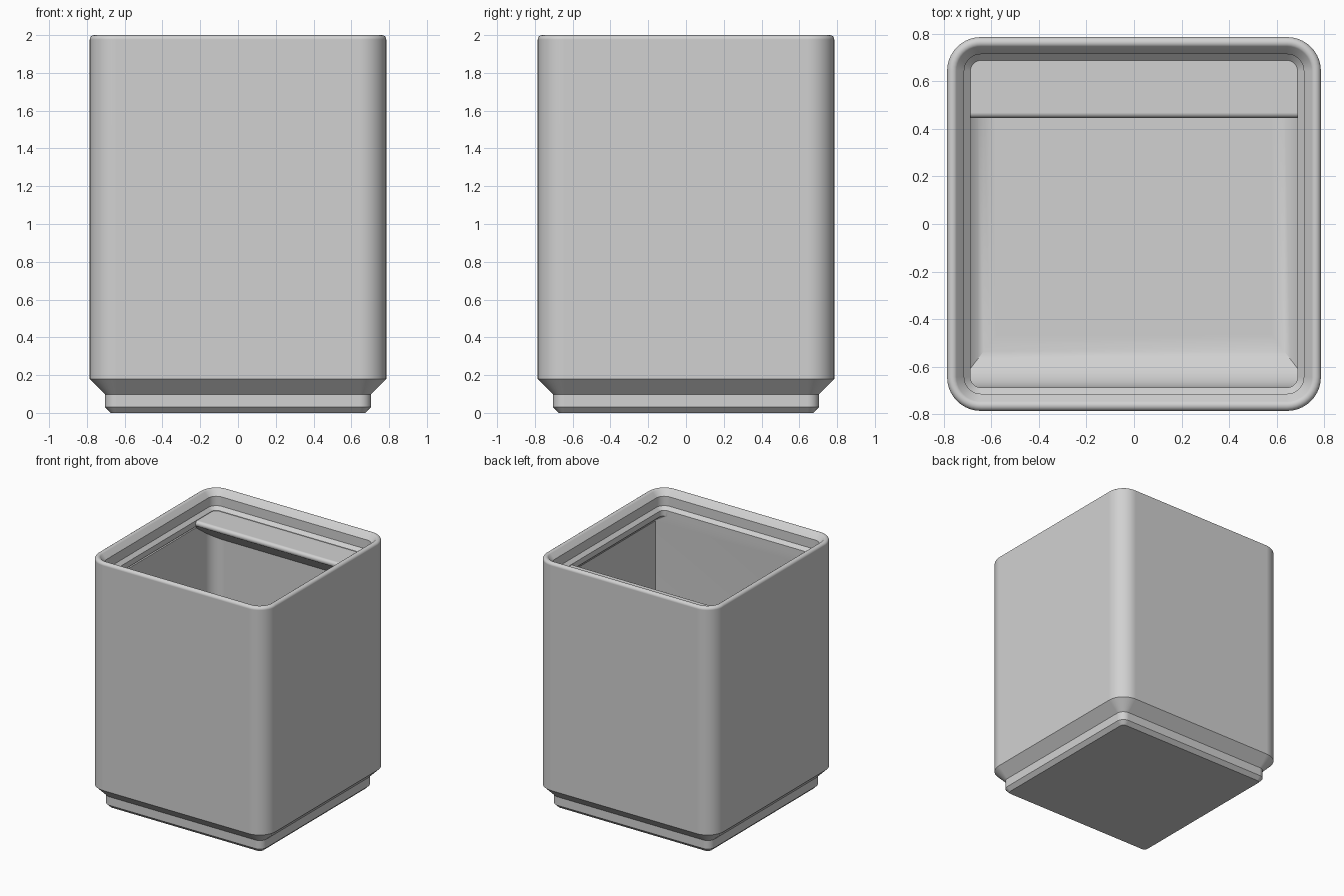
import bpy, bmesh, math

if "Cube" in bpy.data.objects:
    bpy.data.objects.remove(bpy.data.objects["Cube"])

SEG = 10  # segments per rounded corner

grey = bpy.data.materials.new("light grey")
grey.diffuse_color = (0.64, 0.64, 0.64, 1)
grey.use_nodes = True
grey.node_tree.nodes["Principled BSDF"].inputs["Base Color"].default_value = grey.diffuse_color


def ring(z, x, front, back, r_front, r_back):
    """Rounded rectangle loop, counter-clockwise, starting at the back right corner."""
    pts = []
    for k, (sx, sy) in enumerate([(1, 1), (-1, 1), (-1, -1), (1, -1)]):
        r, y = (r_back, back) if sy > 0 else (r_front, front)
        for i in range(SEG + 1):
            a = math.pi / 2 * (k + i / SEG)
            pts.append((sx * (x - r) + r * math.cos(a),
                        sy * (y - r) + r * math.sin(a), z))
    return pts


def square(half, z):
    """Ring whose corners share the same centres as the outer wall."""
    r = half - 0.643
    return ring(z, half, half, half, r, r)


def loft(name, loops):
    bm = bmesh.new()
    rows = [[bm.verts.new(p) for p in loop] for loop in loops]
    n = len(rows[0])
    for a, b in zip(rows, rows[1:]):
        for i in range(n):
            bm.faces.new((a[i], a[(i + 1) % n], b[(i + 1) % n], b[i]))
    bm.faces.new(rows[0][::-1])
    bm.faces.new(rows[-1])
    bmesh.ops.remove_doubles(bm, verts=bm.verts, dist=0.0002)
    bmesh.ops.recalc_face_normals(bm, faces=bm.faces)
    mesh = bpy.data.meshes.new(name)
    bm.to_mesh(mesh)
    bm.free()
    mesh.materials.append(grey)
    obj = bpy.data.objects.new(name, mesh)
    bpy.context.collection.objects.link(obj)
    bpy.ops.object.select_all(action='DESELECT')
    obj.select_set(True)
    bpy.context.view_layer.objects.active = obj
    bpy.ops.object.shade_smooth_by_angle(angle=math.radians(30))
    mod = obj.modifiers.new("clean shading", 'WEIGHTED_NORMAL')
    mod.keep_sharp = True
    return obj


# Stepped foot and outer wall
loops = [square(h, z) for h, z in
         [(0.673, 0), (0.703, 0.03), (0.703, 0.098), (0.785, 0.18)]]

# Rounded rim
for i in range(7):
    a = math.radians(135 * i / 6)
    loops.append(square(0.762 + 0.023 * math.cos(a), 1.977 + 0.023 * math.sin(a)))

# Stepped inner lip
loops += [square(h, z) for h, z in
          [(0.713, 1.955), (0.713, 1.88), (0.687, 1.854), (0.687, 1.809)]]

# Cavity: flush front wall, undercut sides and back, filleted floor with a wider front scoop
loops.append(ring(1.747, 0.749, 0.687, 0.749, 0, 0.106))
FLOOR, HEIGHT, SIDE, SCOOP = 0.27, 0.2, 0.17, 0.22
for i in range(11):
    a = math.pi / 2 * i / 10
    t = 1 - math.cos(a)
    loops.append(ring(FLOOR + HEIGHT * (1 - math.sin(a)), 0.749 - SIDE * t,
                      0.687 - SCOOP * t, 0.749 - SIDE * t, 0, 0.106 - 0.08 * t))
loft("bin_body", loops)


# Label shelf: flat top, rounded front edge, sloped underside
def shelf_section(x, back):
    pts = [(x, back, 1.85)]
    for i in range(9):
        a = math.radians(90 + 144 * i / 8)
        pts.append((x, 0.468 + 0.023 * math.cos(a), 1.827 + 0.023 * math.sin(a)))
    _, y, z = pts[-1]
    pts.append((x, back, z - math.tan(math.radians(36)) * (back - y)))
    return pts


loft("label_shelf", [shelf_section(x, b) for x, b in
                     [(-0.765, 0.70), (-0.70, 0.765), (0.70, 0.765), (0.765, 0.70)]])
